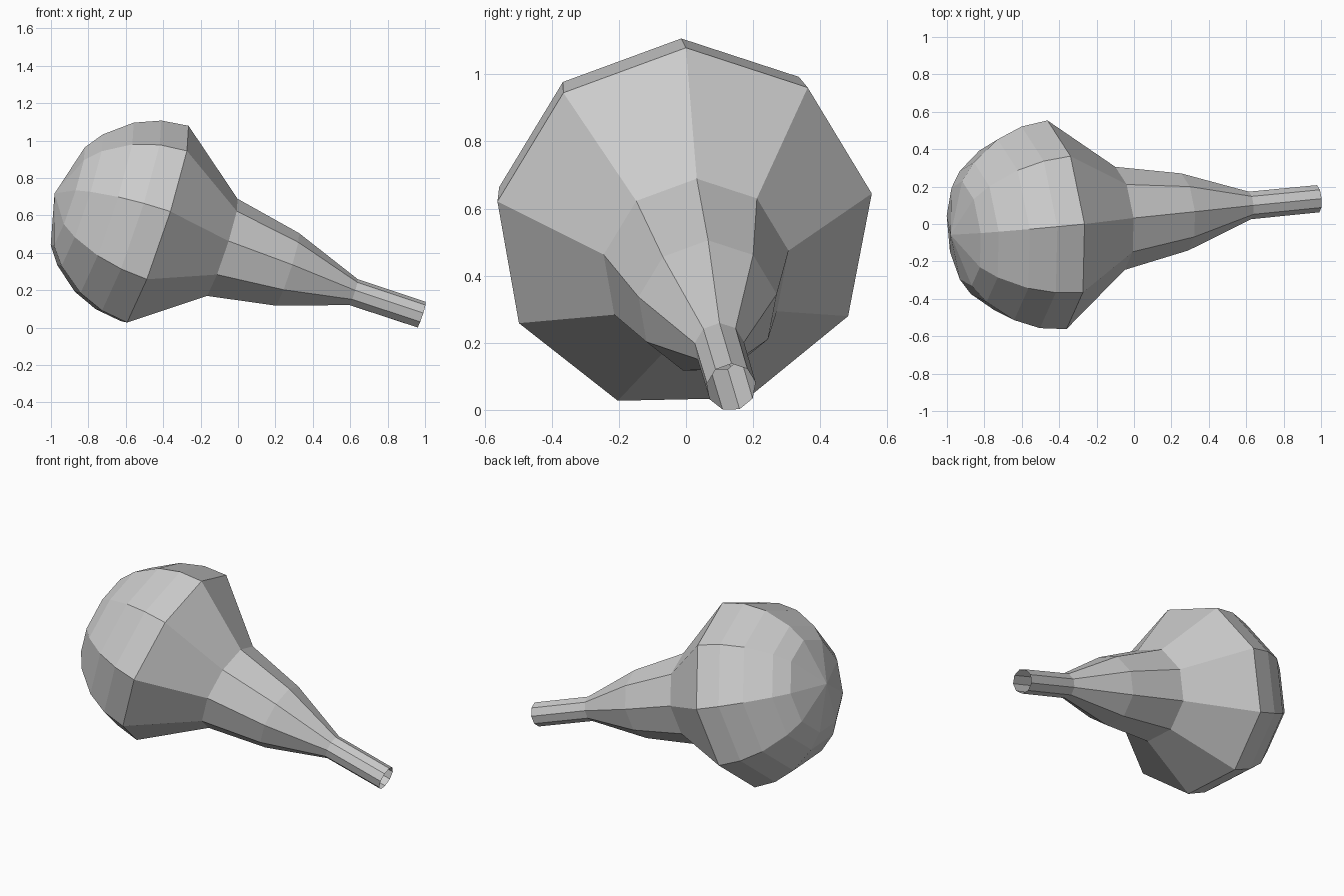
import bpy, bmesh, math
from mathutils import Vector

if "Cube" in bpy.data.objects:
    bpy.data.objects.remove(bpy.data.objects["Cube"])

SIDES = 9
CENTRE = Vector((-0.443, -0.005, 0.539))           # middle of the widest ring
AXIS = Vector((0.945, 0.093, -0.313)).normalized()  # points to the nozzle
UP = Vector((0.32, 0.009, 0.947))
UP = (UP - AXIS * UP.dot(AXIS)).normalized()
SIDE = UP.cross(AXIS)

# (distance along axis, radius), bulb back to open nozzle end
R = 0.569
profile = [(-R * math.sin(math.radians(a)), R * math.cos(math.radians(a)))
           for a in (60, 48, 30, 15, 0)]
profile += [(0.373, 0.281), (0.744, 0.21), (1.121, 0.075), (1.506, 0.074)]

bm = bmesh.new()


def ring(t, r):
    verts = []
    for i in range(SIDES):
        a = 2 * math.pi * i / SIDES
        verts.append(bm.verts.new(
            CENTRE + AXIS * t + (UP * math.cos(a) + SIDE * math.sin(a)) * r))
    return verts


rings = [ring(t, r) for t, r in profile]

# Pointed back of the bulb
pole = bm.verts.new(CENTRE - AXIS * R)
for i in range(SIDES):
    bm.faces.new((pole, rings[0][i], rings[0][(i + 1) % SIDES]))

# Walls of bulb, neck and nozzle
for a, b in zip(rings, rings[1:]):
    for i in range(SIDES):
        j = (i + 1) % SIDES
        bm.faces.new((a[i], b[i], b[j], a[j]))

bmesh.ops.recalc_face_normals(bm, faces=bm.faces[:])
mesh = bpy.data.meshes.new("bulb_dropper")
bm.to_mesh(mesh)
bm.free()
obj = bpy.data.objects.new("bulb_dropper", mesh)
bpy.context.collection.objects.link(obj)
